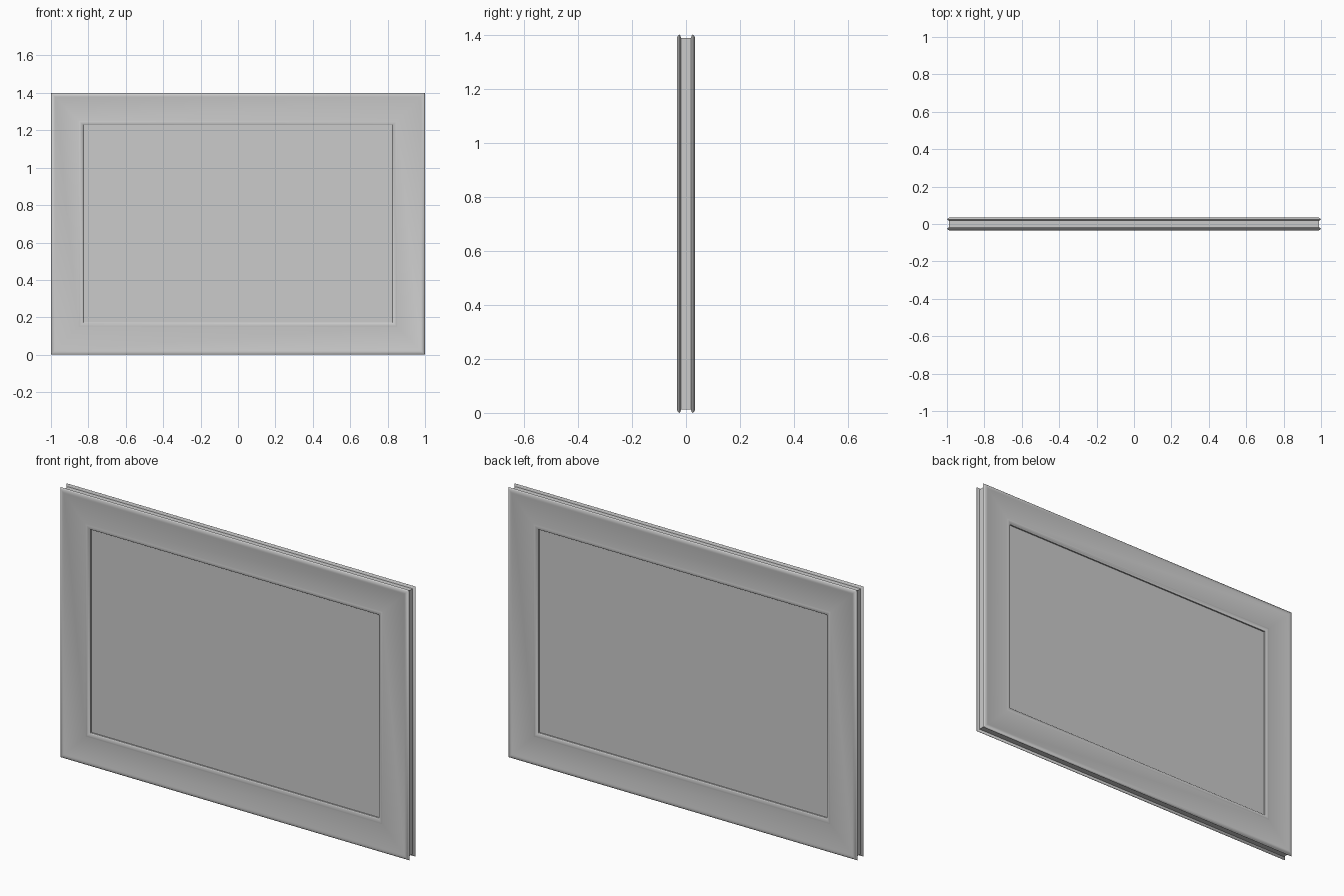
import bpy, bmesh

if "Cube" in bpy.data.objects:
    bpy.data.objects.remove(bpy.data.objects["Cube"])

W, H = 1.0, 1.4   # half width, full height


def finish(bm, name):
    bmesh.ops.recalc_face_normals(bm, faces=bm.faces[:])
    me = bpy.data.meshes.new(name)
    bm.to_mesh(me)
    bm.free()
    ob = bpy.data.objects.new(name, me)
    bpy.context.collection.objects.link(ob)
    bpy.ops.object.select_all(action='DESELECT')
    ob.select_set(True)
    bpy.context.view_layer.objects.active = ob
    bpy.ops.object.shade_smooth_by_angle(angle=0.6)
    return ob


def sweep_rectangle(name, profile):
    """Sweep closed (inset, y) profile round the mitred rectangle."""
    bm = bmesh.new()
    rings = []
    for sx, top in ((-1, 0), (1, 0), (1, 1), (-1, 1)):
        rings.append([bm.verts.new((sx * (W - d), y, H - d if top else d))
                      for d, y in profile])
    n = len(profile)
    for i in range(4):
        a, b = rings[i], rings[(i + 1) % 4]
        for j in range(n):
            k = (j + 1) % n
            bm.faces.new((a[j], a[k], b[k], b[j]))
    return finish(bm, name)


# front half of the moulding: edge groove, pointed lip, rim, flat, inner bead
half = [(0.012, -0.018), (0.004, -0.021), (0.0, -0.025), (0.001, -0.027),
        (0.006, -0.031), (0.012, -0.0335), (0.018, -0.0335), (0.024, -0.032),
        (0.148, -0.032), (0.153, -0.0335), (0.160, -0.0335), (0.168, -0.031),
        (0.173, -0.027), (0.173, -0.016)]
profile = half + [(d, -y) for d, y in reversed(half)]
sweep_rectangle("frame", profile)

# recessed centre panel, tucked slightly into the frame
bm = bmesh.new()
bmesh.ops.create_cube(bm, size=1)
for v in bm.verts:
    v.co.x *= 2 * (W - 0.171)
    v.co.y *= 0.040
    v.co.z = H / 2 + v.co.z * (H - 2 * 0.171)
finish(bm, "centre_panel")
